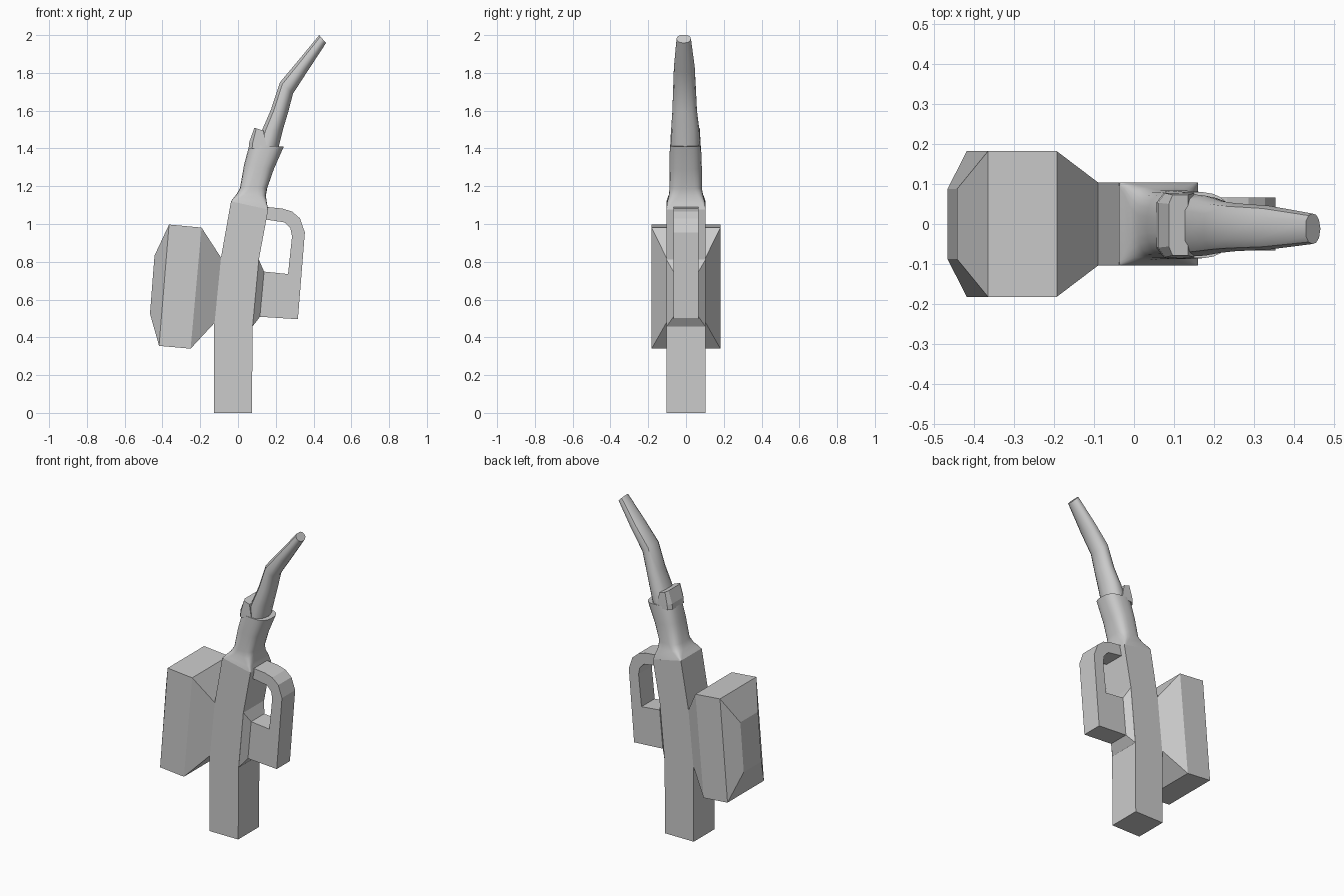
import bpy, bmesh
from math import cos, sin, pi, copysign

if "Cube" in bpy.data.objects:
    bpy.data.objects.remove(bpy.data.objects["Cube"])

BOX = [(-1, -1), (1, -1), (1, 1), (-1, 1)]
TAB = [(-1, -.7), (-.6, -1), (1, -1), (1, 1), (-.6, 1), (-1, .7)]
# flat-backed oval used by the spout
HALF = [(-1, .5), (-.65, .87), (-.1, 1), (.4, .92), (.8, .6)]
SPOUT = HALF + [(1, 0)] + [(u, -v) for u, v in reversed(HALF)]


def oval(n, count=24):
    """Rounded square: higher n is squarer."""
    f = lambda t: copysign(abs(t) ** (2 / n), t) if abs(t) > 1e-6 else 0
    return [(f(cos(2 * pi * (i + .5) / count)), f(sin(2 * pi * (i + .5) / count)))
            for i in range(count)]


def finish(name, bm, smooth):
    bmesh.ops.recalc_face_normals(bm, faces=bm.faces)
    mesh = bpy.data.meshes.new(name)
    bm.to_mesh(mesh)
    bm.free()
    ob = bpy.data.objects.new(name, mesh)
    bpy.context.collection.objects.link(ob)
    if smooth:
        bpy.ops.object.select_all(action='DESELECT')
        bpy.context.view_layer.objects.active = ob
        ob.select_set(True)
        bpy.ops.object.shade_smooth_by_angle(angle=0.65)
    return ob


def loft(name, sections, smooth=False):
    """Each section: left (x,z), right (x,z), y half width, y centre, shape."""
    bm = bmesh.new()
    rings = []
    for (lx, lz), (rx, rz), hy, cy, shape in sections:
        rings.append([bm.verts.new(((lx + rx) / 2 + u * (rx - lx) / 2, cy + v * hy,
                                    (lz + rz) / 2 + u * (rz - lz) / 2)) for u, v in shape])
    for a, b in zip(rings, rings[1:]):
        for i in range(len(a)):
            j = (i + 1) % len(a)
            bm.faces.new((a[i], a[j], b[j], b[i]))
    bm.faces.new(rings[0])
    bm.faces.new(rings[-1])
    return finish(name, bm, smooth)


def plate(name, profile, hy):
    """Side profile in x,z extruded through y."""
    bm = bmesh.new()
    face = bm.faces.new([bm.verts.new((x, -hy, z)) for x, z in profile])
    ext = bmesh.ops.extrude_face_region(bm, geom=[face])
    verts = [g for g in ext['geom'] if isinstance(g, bmesh.types.BMVert)]
    bmesh.ops.translate(bm, verts=verts, vec=(0, 2 * hy, 0))
    return finish(name, bm, False)


# bent square post
loft("grip_post", [
    ((-.127, 0), (.074, 0), .104, 0, BOX),
    ((-.126, .48), (.077, .456), .104, 0, BOX),
    ((-.09, .822), (.11, .81), .104, 0, BOX),
    ((-.037, 1.12), (.16, 1.077), .104, 0, BOX)])

# bulky housing behind the post
loft("rear_housing", [
    ((-.466, .525), (-.442, .833), .088, 0, BOX),
    ((-.418, .355), (-.365, .997), .182, 0, BOX),
    ((-.251, .34), (-.193, .981), .182, 0, BOX),
    ((-.124, .477), (-.09, .822), .104, 0, BOX)])

# tapered mount and trigger guard on the other side
loft("guard_mount", [
    ((.076, .456), (.11, .812), .104, 0, BOX),
    ((.116, .509), (.138, .748), .066, 0, BOX)])
plate("trigger_guard", [
    (.116, .509), (.317, .496), (.354, .955), (.328, 1.03), (.286, 1.066), (.233, 1.082),
    (.155, 1.09), (.14, 1.025), (.249, 1.008), (.278, .976), (.286, .934), (.265, .735),
    (.138, .748)], .066)

# flared sleeve, square at the post and round at the top
loft("sleeve", [
    ((-.037, 1.12), (.16, 1.077), .104, 0, oval(40)),
    ((-.025, 1.136), (.153, 1.11), .1, 0, oval(14)),
    ((-.008, 1.158), (.148, 1.15), .091, 0, oval(5)),
    ((.01, 1.19), (.155, 1.19), .086, -.002, oval(3.2)),
    ((.032, 1.315), (.19, 1.29), .086, -.002, oval(2.8)),
    ((.06, 1.42), (.243, 1.41), .083, -.003, oval(2.8))], True)

# raised tab at the back of the sleeve rim
loft("rim_tab", [
    ((.056, 1.40), (.15, 1.40), .081, -.003, TAB),
    ((.06, 1.435), (.15, 1.42), .08, -.003, TAB),
    ((.087, 1.51), (.135, 1.494), .076, -.003, TAB)])

# curved, tapering spout
loft("spout", [
    ((.09, 1.39), (.208, 1.38), .078, -.003, SPOUT),
    ((.127, 1.496), (.238, 1.5), .075, -.004, SPOUT),
    ((.175, 1.607), (.265, 1.59), .065, -.007, SPOUT),
    ((.222, 1.75), (.291, 1.69), .06, -.008, SPOUT),
    ((.312, 1.857), (.365, 1.804), .055, -.009, SPOUT),
    ((.43, 2.0), (.466, 1.958), .038, -.012, SPOUT)], True)
